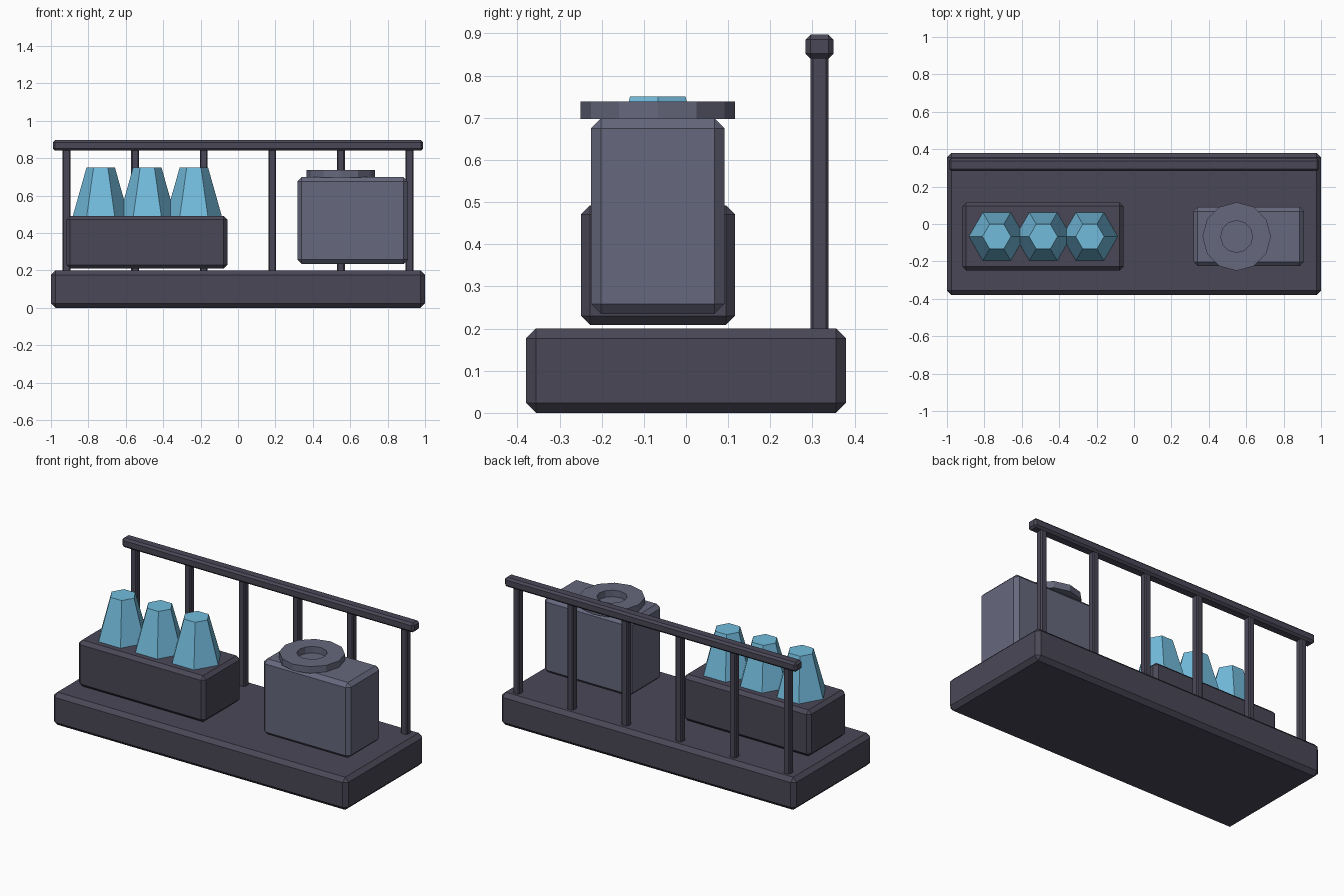
import bpy
import bmesh
from math import cos, sin, tau

cube = bpy.data.objects.get("Cube")
if cube:
    bpy.data.objects.remove(cube, do_unlink=True)


def make_material(name, rgb):
    mat = bpy.data.materials.new(name)
    mat.use_nodes = True
    mat.diffuse_color = (*rgb, 1)
    shader = next(n for n in mat.node_tree.nodes if n.type == 'BSDF_PRINCIPLED')
    shader.inputs["Base Color"].default_value = (*rgb, 1)
    return mat


DARK = make_material("dark slate", (0.068, 0.064, 0.095))
GREY = make_material("blue grey", (0.133, 0.138, 0.205))
BLUE = make_material("sky blue", (0.17, 0.50, 0.72))


def finish(name, bm, mat):
    bmesh.ops.recalc_face_normals(bm, faces=bm.faces)
    mesh = bpy.data.meshes.new(name)
    bm.to_mesh(mesh)
    bm.free()
    mesh.materials.append(mat)
    obj = bpy.data.objects.new(name, mesh)
    bpy.context.collection.objects.link(obj)
    return obj


def box(name, xs, ys, zs, bevel, mat):
    """Chamfered box spanning three (low, high) ranges."""
    bm = bmesh.new()
    bmesh.ops.create_cube(bm, size=1)
    for v in bm.verts:
        v.co = [(lo + hi) / 2 + c * (hi - lo)
                for c, (lo, hi) in zip(v.co, (xs, ys, zs))]
    bmesh.ops.bevel(bm, geom=bm.edges[:], offset=bevel, segments=1,
                    profile=0.5, affect='EDGES')
    return finish(name, bm, mat)


def lathe(name, profile, sides, centre, mat, closed_loop=False):
    """Faceted solid turned from (radius, z) points."""
    bm = bmesh.new()
    rings = [[bm.verts.new((centre[0] + r * cos(tau * i / sides),
                            centre[1] + r * sin(tau * i / sides), z))
              for i in range(sides)] for r, z in profile]
    pairs = list(zip(rings, rings[1:]))
    if closed_loop:
        pairs.append((rings[-1], rings[0]))
    else:
        bm.faces.new(rings[0])
        bm.faces.new(rings[-1])
    for a, b in pairs:
        for i in range(sides):
            j = (i + 1) % sides
            bm.faces.new((a[i], a[j], b[j], b[i]))
    return finish(name, bm, mat)


MID_Y = -0.067

# Platform
box("platform", (-1, 1), (-0.38, 0.38), (0, 0.2), 0.024, DARK)

# Railing along the back
box("top_rail", (-0.99, 0.99), (0.283, 0.35), (0.84, 0.897), 0.012, DARK)
for i in range(6):
    x = -0.917 + i * 0.3668
    box(f"rail_post_{i + 1}", (x - 0.021, x + 0.021), (0.295, 0.338),
        (0.19, 0.85), 0.006, DARK)

# Tray holding the tapered crystals
box("tray", (-0.918, -0.056), (-0.249, 0.116), (0.209, 0.492), 0.021, DARK)
for i in range(3):
    lathe(f"crystal_{i + 1}", [(0.15, 0.488), (0.076, 0.75)], 6,
          (-0.734 + i * 0.249, MID_Y), BLUE)

# Storage bin with a ring-shaped lid
box("bin", (0.317, 0.909), (-0.225, 0.091), (0.235, 0.698), 0.023, GREY)
lathe("bin_ring", [(0.183, 0.697), (0.183, 0.738), (0.085, 0.738), (0.085, 0.697)],
      12, (0.549, MID_Y), GREY, closed_loop=True)
